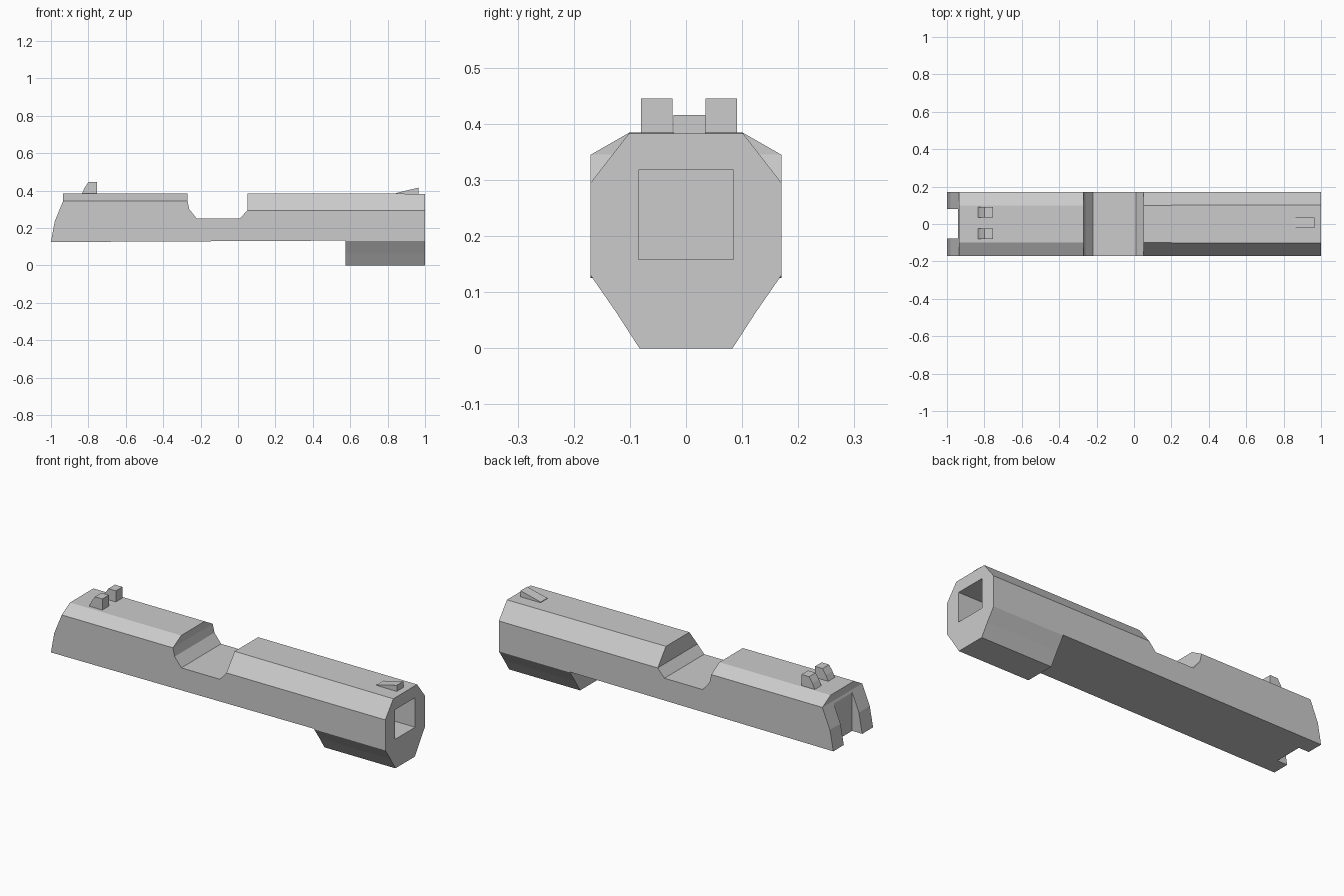
import bpy, bmesh
from mathutils import Vector

if "Cube" in bpy.data.objects:
    bpy.data.objects.remove(bpy.data.objects["Cube"], do_unlink=True)

grey = bpy.data.materials.new("plain grey")
grey.use_nodes = True
colour = (0.6, 0.6, 0.6, 1)
grey.diffuse_color = colour
grey.node_tree.nodes["Principled BSDF"].inputs["Base Color"].default_value = colour


def prism(name, profile, axis, start, end):
    """Extrude a profile along x (profile in yz) or y (profile in xz)."""
    bm = bmesh.new()
    along_x = axis == "x"
    verts = [bm.verts.new((start, a, b) if along_x else (a, start, b)) for a, b in profile]
    face = bm.faces.new(verts)
    extruded = bmesh.ops.extrude_face_region(bm, geom=[face])["geom"]
    span = end - start
    offset = Vector((span, 0, 0)) if along_x else Vector((0, span, 0))
    bmesh.ops.translate(bm, vec=offset, verts=[v for v in extruded if isinstance(v, bmesh.types.BMVert)])
    bmesh.ops.recalc_face_normals(bm, faces=bm.faces)
    mesh = bpy.data.meshes.new(name)
    bm.to_mesh(mesh)
    bm.free()
    mesh.materials.append(grey)
    obj = bpy.data.objects.new(name, mesh)
    bpy.context.collection.objects.link(obj)
    return obj


def combine(target, tool, operation):
    """Apply a boolean and discard the tool object."""
    mod = target.modifiers.new(operation, "BOOLEAN")
    mod.operation, mod.solver, mod.object = operation, "EXACT", tool
    bpy.context.view_layer.objects.active = target
    bpy.ops.object.modifier_apply(modifier=mod.name)
    bpy.data.objects.remove(tool, do_unlink=True)


def box(y0, y1, z0, z1):
    return [(y0, z0), (y1, z0), (y1, z1), (y0, z1)]


# Long body with its slanted rear and open port on top
body = prism("body", [
    (-1, 0.125), (-0.98, 0.235), (-0.935, 0.345), (-0.935, 0.385),
    (-0.27, 0.385), (-0.27, 0.345), (-0.26, 0.3), (-0.22, 0.25),
    (0.01, 0.25), (0.05, 0.295), (0.05, 0.385), (1, 0.383),
    (1, 0.135)], "y", -0.17, 0.17)

# Chamfers along both top edges, steeper on the front half
for side in (-1, 1):
    for start, end, low in ((-1.1, -0.2, 0.345), (0, 1.1, 0.295)):
        slope = (0.385 - low) / 0.07
        wedge = [(side * 0.2, low - 0.03 * slope), (side * 0.2, 0.5),
                 (side * 0.08, 0.5), (side * 0.08, 0.385 + 0.02 * slope)]
        combine(body, prism("chamfer_cutter", wedge, "x", start, end), "DIFFERENCE")

# Tapered housing under the front end
housing = [(-0.17, 0.15), (-0.17, 0.13), (-0.125, 0.065), (-0.083, 0),
           (0.083, 0), (0.125, 0.065), (0.17, 0.13), (0.17, 0.15)]
combine(body, prism("housing", housing, "x", 0.575, 1), "UNION")

# Square bore in the front and notch in the rear
combine(body, prism("bore_cutter", box(-0.085, 0.085, 0.158, 0.318), "x", 0.57, 1.1), "DIFFERENCE")
combine(body, prism("notch_cutter", box(-0.077, 0.08, 0, 0.5), "x", -1.1, -0.94), "DIFFERENCE")

# Pair of rear sight posts
for name, y in (("right_rear_sight", -0.08), ("left_rear_sight", 0.035)):
    prism(name, [(-0.835, 0.383), (-0.82, 0.415), (-0.8, 0.445),
                 (-0.755, 0.445), (-0.755, 0.383)], "y", y, y + 0.056)

# Wedge-shaped front sight
prism("front_sight", [(0.845, 0.382), (0.845, 0.387), (0.965, 0.416), (0.965, 0.382)],
      "y", -0.022, 0.035)
